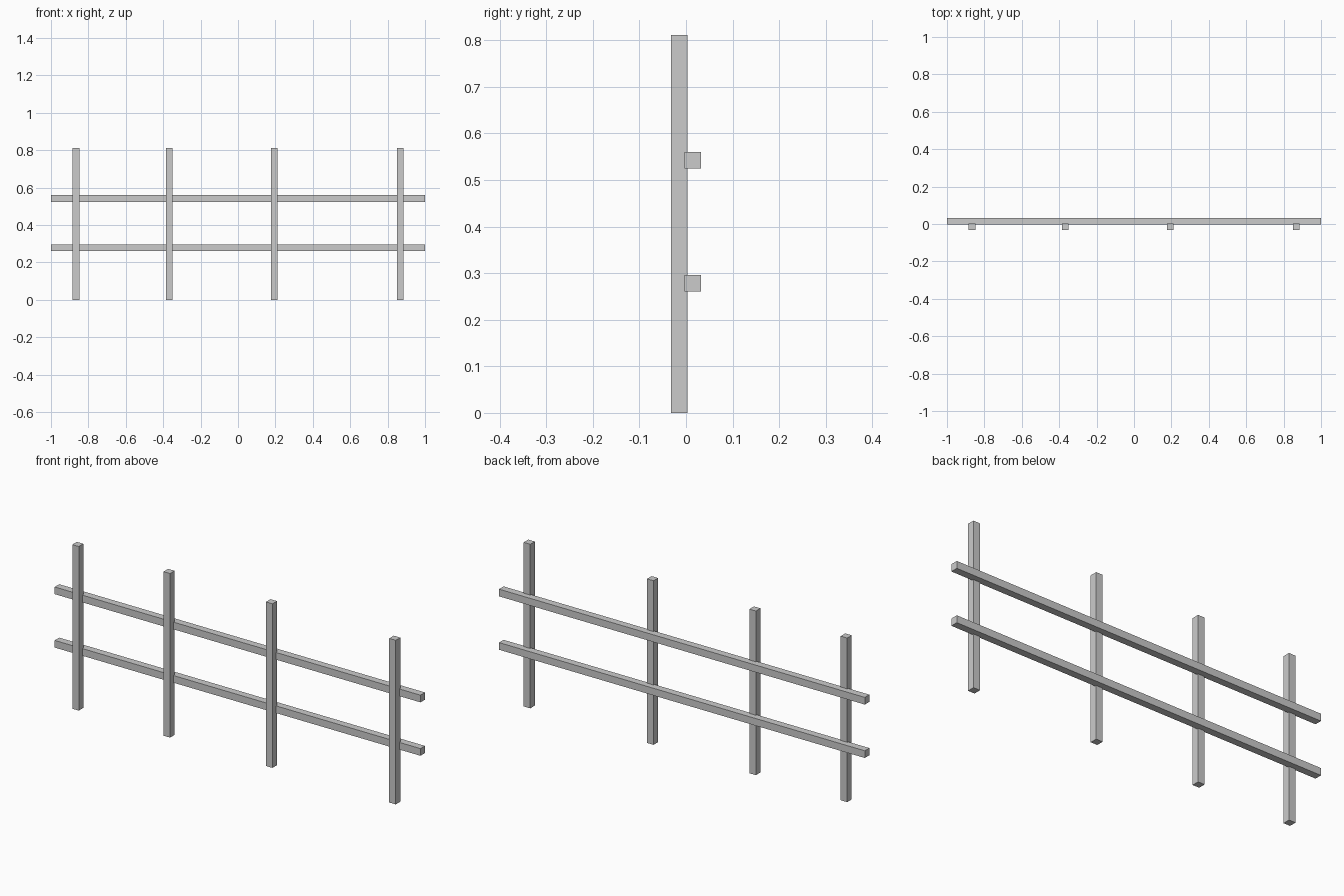
import bpy

if "Cube" in bpy.data.objects:
    bpy.data.objects.remove(bpy.data.objects["Cube"])


def box(name, center, size):
    """Add a box of the given full size."""
    bpy.ops.mesh.primitive_cube_add(size=1, location=center)
    ob = bpy.context.object
    ob.name = name
    ob.scale = size
    bpy.ops.object.transform_apply(location=False, rotation=False, scale=True)
    return ob


T = 0.0355        # square section of all timbers
HEIGHT = 0.811
Y_OFF = 0.0142    # posts in front, rails behind, slightly let in

# Upright posts, unevenly spaced
for i, x in enumerate((-0.866, -0.367, 0.193, 0.867), 1):
    box(f"fence_post_{i}", (x, -Y_OFF, HEIGHT / 2), (T, T, HEIGHT))

# Long horizontal rails
for name, z in (("lower_rail", 0.278), ("upper_rail", 0.542)):
    box(name, (0, Y_OFF, z), (2.0, T, T))
